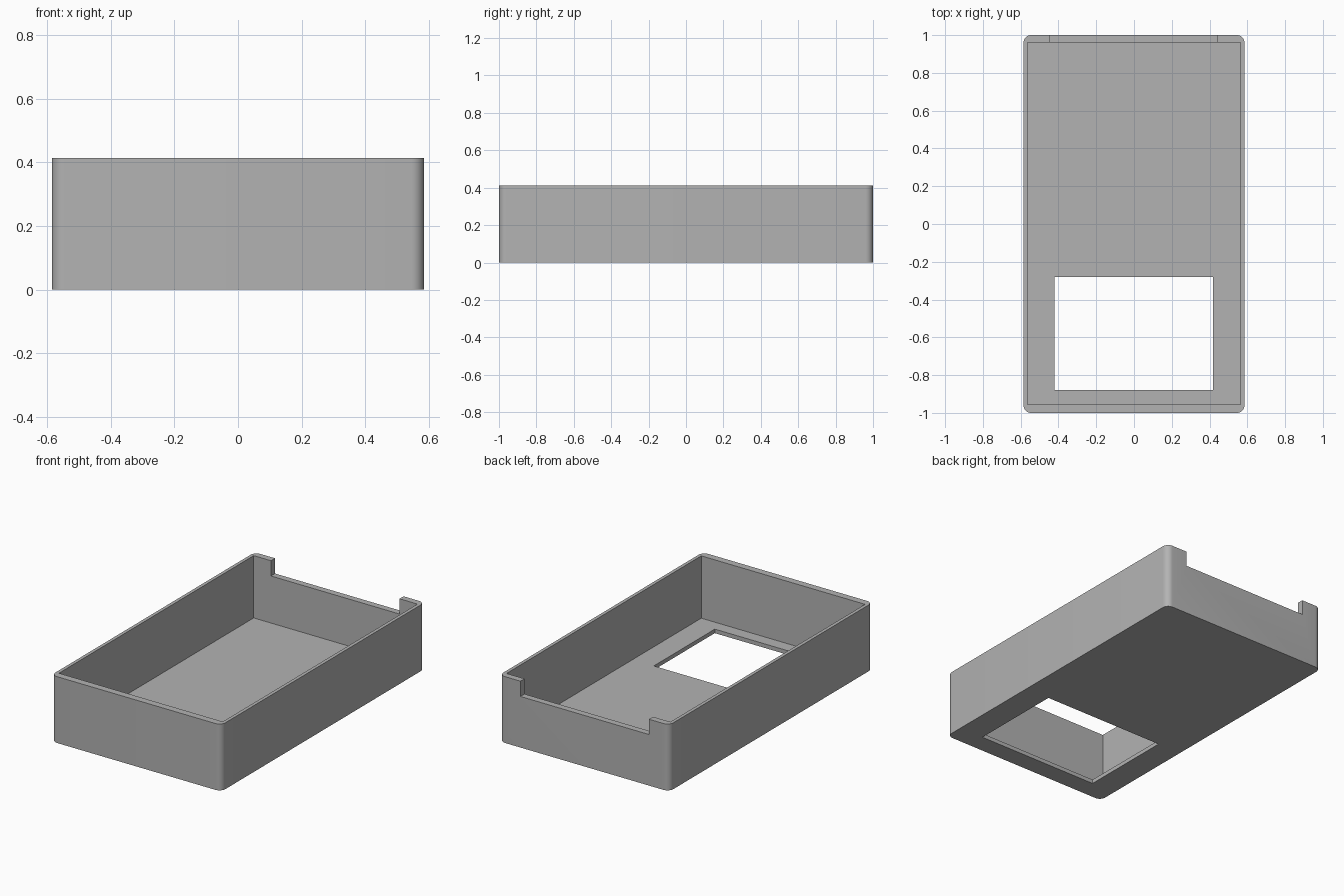
import bpy
import bmesh
import math

if "Cube" in bpy.data.objects:
    bpy.data.objects.remove(bpy.data.objects["Cube"], do_unlink=True)

HALF_X, HALF_Y, HEIGHT = 0.585, 1.0, 0.413
FLOOR, RADIUS, NOTCH = 0.025, 0.04, 0.095

grey = bpy.data.materials.new("plain grey")
grey.use_nodes = True
colour = (0.45, 0.45, 0.45, 1)
grey.diffuse_color = colour
grey.node_tree.nodes["Principled BSDF"].inputs["Base Color"].default_value = colour


def block(name, x, y, z, radius=0):
    """Box spanning the given ranges, with optional rounded upright edges."""
    bm = bmesh.new()
    bmesh.ops.create_cube(bm, size=1)
    for v in bm.verts:
        v.co = [lo + (c + 0.5) * (hi - lo) for c, (lo, hi) in zip(v.co, (x, y, z))]
    if radius:
        upright = [e for e in bm.edges
                   if abs(e.verts[0].co.z - e.verts[1].co.z) > 0.1]
        bmesh.ops.bevel(bm, geom=upright, offset=radius, segments=8,
                        profile=0.5, affect='EDGES')
    mesh = bpy.data.meshes.new(name)
    bm.to_mesh(mesh)
    bm.free()
    mesh.materials.append(grey)
    obj = bpy.data.objects.new(name, mesh)
    bpy.context.collection.objects.link(obj)
    return obj


# Rounded outer shell
tray = block("tray", (-HALF_X, HALF_X), (-HALF_Y, HALF_Y), (0, HEIGHT), RADIUS)

# Square-cornered cavity, floor window and rear wall notch
cutters = [
    block("cavity_cutter", (-0.564, 0.564), (-0.956, 0.96), (FLOOR, 1)),
    block("window_cutter", (-0.422, 0.418), (-0.88, -0.28), (-0.1, 0.1)),
    block("notch_cutter", (-0.445, 0.44), (0.9, 1.1), (HEIGHT - NOTCH, 1.1)),
]

bpy.context.view_layer.objects.active = tray
for cutter in cutters:
    cutter.hide_render = True
    mod = tray.modifiers.new(cutter.name, 'BOOLEAN')
    mod.operation = 'DIFFERENCE'
    mod.solver = 'EXACT'
    mod.object = cutter
    bpy.ops.object.modifier_apply(modifier=mod.name)
    bpy.data.objects.remove(cutter, do_unlink=True)

# Smooth the rounded corners, keep the rest crisp
bpy.ops.object.select_all(action='DESELECT')
tray.select_set(True)
bpy.ops.object.shade_smooth_by_angle(angle=math.radians(30))
